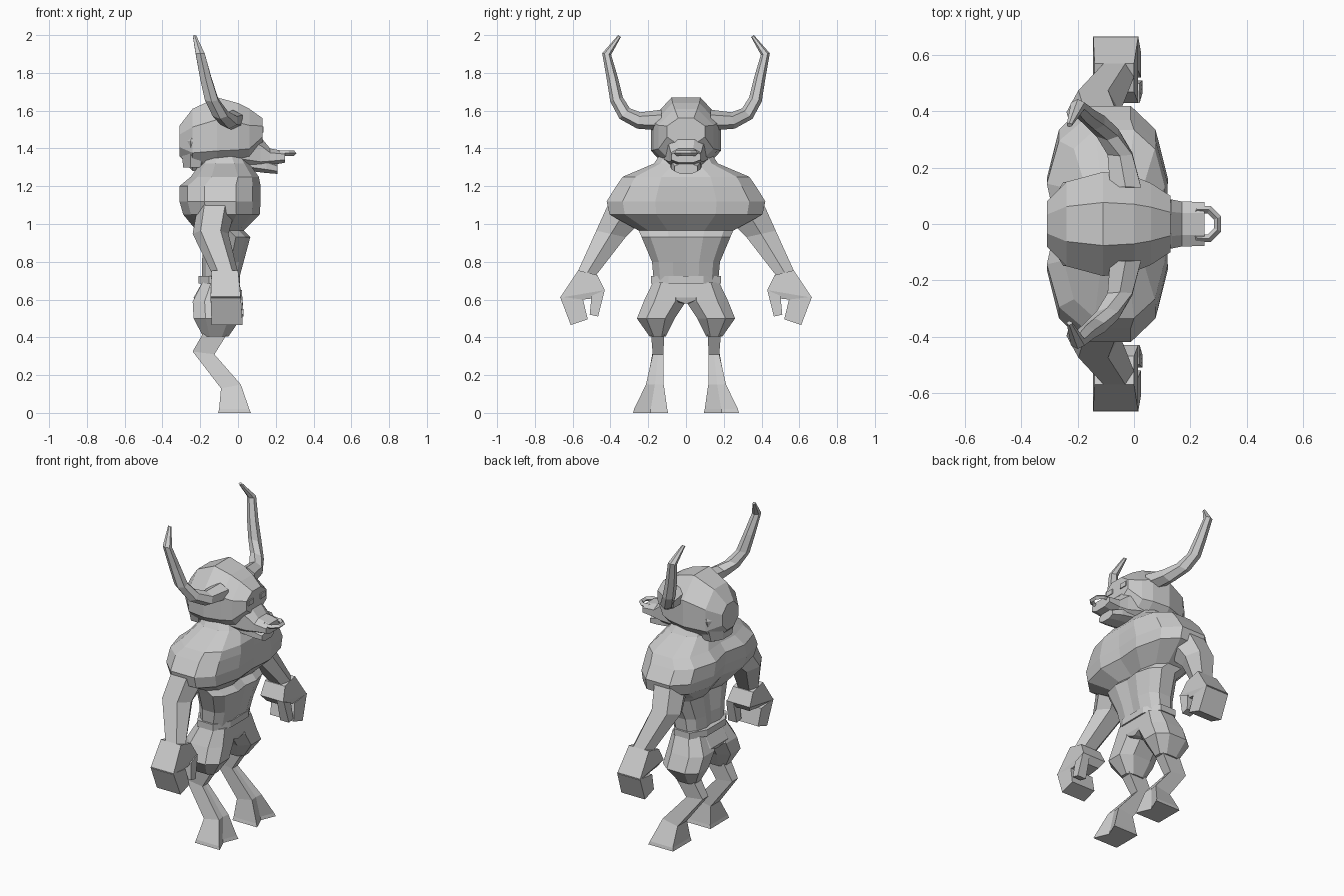
import bpy, bmesh, math
from mathutils import Vector as V

if "Cube" in bpy.data.objects:
    bpy.data.objects.remove(bpy.data.objects["Cube"])


def section(n, p=1, front=None, back=None):
    """Polygon filling a unit box (p < 1 is squarer); optional centre points at the ends."""
    ang = [(2*i+1)*math.pi/n for i in range(n)]
    pts = [tuple(math.copysign(abs(c)**p, c) for c in (math.cos(t), math.sin(t))) for t in ang]
    mu, mv = max(q[0] for q in pts), max(q[1] for q in pts)
    pts = [(u/mu, v/mv) for u, v in pts]
    if back is not None:
        pts.insert(n//2, (-back, 0))
    if front is not None:
        pts.insert(0, (front, 0))
    return pts


def loft(name, rings, n=8, mirror=False, p=1):
    """Each ring: end a, end b, half-width vector, optional (front, back)."""
    bm = bmesh.new()
    loops = []
    for a, b, w, *ends in rings:
        a, b, w = V(a), V(b), V(w)
        sec = section(n, p, *(ends[0] if ends else ()))
        loops.append([bm.verts.new((a+b)/2 + (b-a)/2*u + w*v) for u, v in sec])
    for lo, hi in zip(loops, loops[1:]):
        for i in range(len(lo)):
            j = (i+1) % len(lo)
            bm.faces.new((lo[i], lo[j], hi[j], hi[i]))
    bm.faces.new(loops[0])
    bm.faces.new(loops[-1])
    bmesh.ops.recalc_face_normals(bm, faces=bm.faces)
    me = bpy.data.meshes.new(name)
    bm.to_mesh(me)
    bm.free()
    ob = bpy.data.objects.new(name, me)
    bpy.context.collection.objects.link(ob)
    if mirror:
        m = ob.modifiers.new("mirror", 'MIRROR')
        m.use_axis = (False, True, False)
    return ob


def level(z, x0, x1, hy, ends=None, y=0):
    r = [(x0, y, z), (x1, y, z), (0, hy, 0)]
    return r + [ends] if ends else r


def upright(x, z0, z1, hy, y=0):
    return [(x, y, z0), (x, y, z1), (0, hy, 0)]


def limb(x0, x1, outer, inner):
    xc = (x0+x1)/2
    return [(xc, *outer), (xc, *inner), ((x1-x0)/2, 0, 0)]


# Torso with central grooves front and back
loft("torso", [
    level(.69, -.19, .0, .17, (.9, .9)),
    level(.80, -.19, .03, .18, (.9, .85)),
    level(.93, -.185, .065, .235, (.9, .8)),
    level(.965, -.22, .03, .25, (.9, .8)),
    level(1.05, -.29, .115, .405, (.94, .83)),
    level(1.12, -.31, .12, .42, (.96, .83)),
    level(1.20, -.31, .12, .37, (.97, .85)),
    level(1.25, -.25, .11, .335, (1, .95)),
    level(1.32, -.20, .06, .17, (1, 1)),
    level(1.38, -.18, .02, .13, (1, 1))], n=12, p=.72)

# Belt
loft("belt", [level(.685, -.21, .01, .185), level(.725, -.21, .01, .185)], p=.8)

# Shorts: pelvis filling and one leg mirrored
loft("pelvis", [
    level(.69, -.19, .0, .17),
    level(.61, -.235, .008, .17),
    level(.58, -.22, .0, .02)], p=.8)
loft("shorts", [
    level(.69, -.19, .0, .088, y=.088),
    level(.59, -.24, .01, .112, y=.112),
    level(.50, -.235, .015, .10, y=.16),
    level(.405, -.185, -.05, .043, y=.15)], mirror=True, p=.8)

# Backward-bent legs ending in cloven hooves
loft("leg_and_hoof", [
    level(.43, -.18, -.05, .036, (1, 1), y=.15),
    [(-.24, .148, .325), (-.125, .148, .31), (0, .028, 0), (1, 1)],
    [(-.09, .165, .13), (.015, .165, .15), (0, .047, 0), (.9, 1)],
    level(.02, -.10, .06, .088, (.55, 1), y=.187),
    level(0, -.105, .068, .093, (.55, 1), y=.187)], n=4, mirror=True)

# Arms
loft("arm", [
    limb(-.22, -.02, (.405, 1.12), (.25, 1.0)),
    limb(-.24, -.05, (.475, .965), (.32, .93)),
    limb(-.14, .0, (.57, .755), (.475, .73))], n=6, mirror=True, p=.85)

# Hands: palm, curled fingers, thumb
loft("palm", [
    limb(-.14, .0, (.57, .755), (.47, .73)),
    limb(-.145, .015, (.667, .61), (.43, .65)),
    limb(-.12, .01, (.63, .59), (.46, .61))], n=4, mirror=True)
loft("fingers", [
    limb(-.145, .015, (.667, .615), (.545, .60)),
    limb(-.14, .025, (.61, .465), (.52, .495))], n=4, mirror=True)
loft("thumb", [
    limb(-.03, .02, (.50, .62), (.43, .65)),
    limb(-.03, .03, (.51, .52), (.465, .51))], n=4, mirror=True)

# Head with mane
loft("head", [
    upright(-.31, 1.36, 1.52, .08),
    upright(-.24, 1.28, 1.61, .15),
    upright(-.11, 1.27, 1.67, .185),
    upright(.0, 1.29, 1.64, .17),
    upright(.06, 1.31, 1.61, .145),
    upright(.13, 1.42, 1.56, .10)])
loft("mane_fringe", [
    level(1.30, -.29, -.16, .11),
    level(1.44, -.305, -.12, .15),
    level(1.54, -.26, -.10, .13)])

# Snout, jaw and brow
loft("snout", [
    upright(-.02, 1.29, 1.52, .125),
    upright(.05, 1.285, 1.50, .11),
    upright(.12, 1.285, 1.46, .09),
    upright(.17, 1.31, 1.40, .08),
    upright(.25, 1.325, 1.385, .078)], p=.8)
loft("jaw", [
    upright(.02, 1.285, 1.37, .085),
    upright(.15, 1.27, 1.345, .076),
    upright(.21, 1.265, 1.32, .06)], p=.8)
loft("brow", [
    upright(.06, 1.48, 1.55, .04, .06),
    upright(.135, 1.485, 1.515, .025, .06)], n=4, mirror=True)

# Nose ring
bpy.ops.mesh.primitive_torus_add(major_segments=8, minor_segments=4,
                                 major_radius=.055, minor_radius=.014,
                                 location=(.246, 0, 1.375), rotation=(0, 0, math.pi/8))
bpy.context.object.name = "nose_ring"

# Horns sweeping out, up and back, with inward tips
path = [(-.03, .13, 1.55, .055), (-.05, .25, 1.548, .044), (-.095, .325, 1.585, .039),
        (-.14, .368, 1.66, .035), (-.17, .39, 1.77, .03), (-.2, .42, 1.90, .024),
        (-.23, .352, 1.995, .009)]
rings = []
for i, (x, y, z, r) in enumerate(path):
    s, e = path[max(i-1, 0)], path[min(i+1, len(path)-1)]
    d = V((0, e[1]-s[1], e[2]-s[2])).normalized()
    rings.append([(x-r, y, z), (x+r, y, z), V((0, d.z, -d.y))*r])
loft("horn", rings, n=6, mirror=True)
